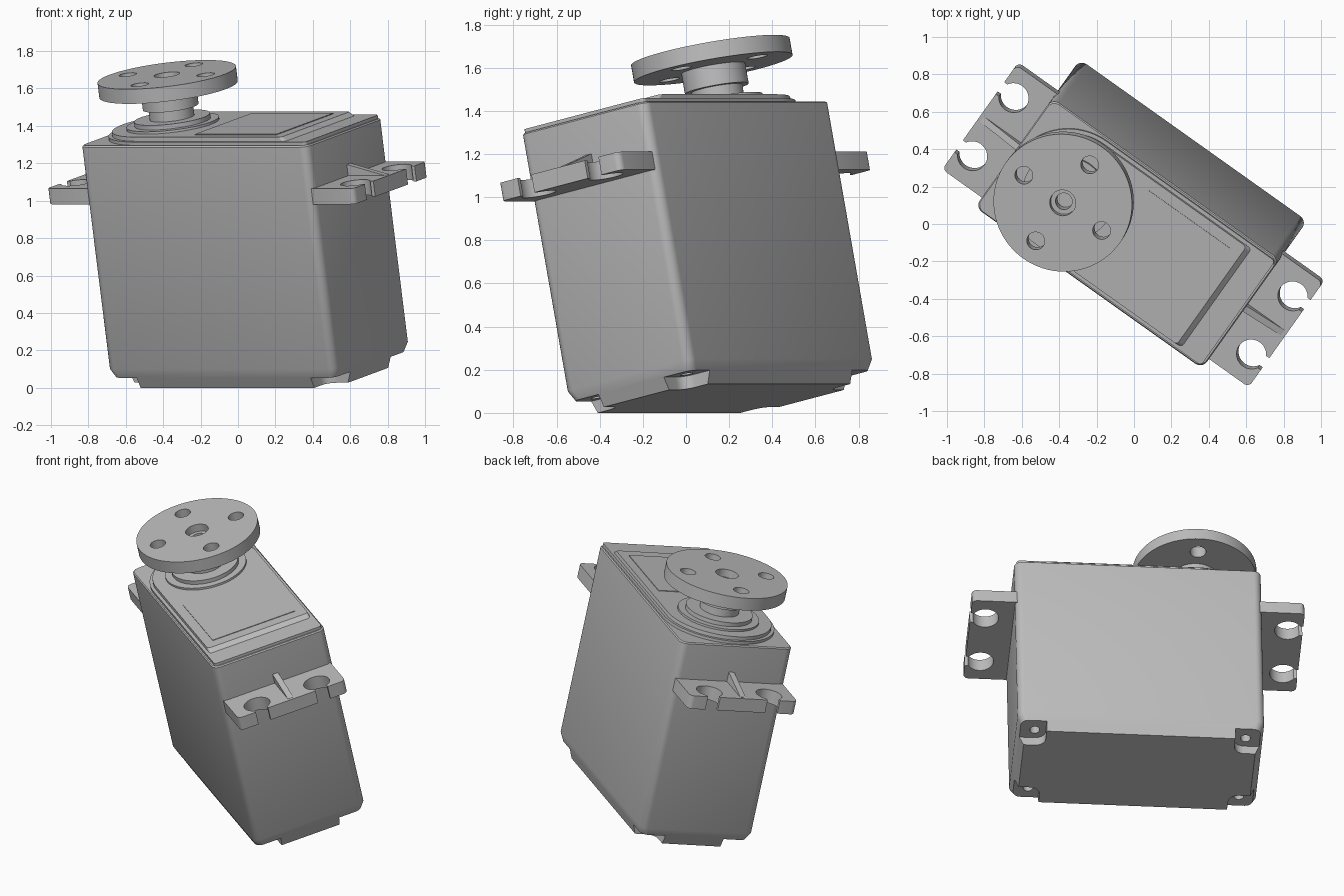
import bpy, bmesh
from math import radians, pi, cos, sin
from mathutils import Matrix

if "Cube" in bpy.data.objects:
    bpy.data.objects.remove(bpy.data.objects["Cube"])

GREY = bpy.data.materials.new("moulded grey")
GREY.use_nodes = True
GREY.diffuse_color = (0.5, 0.5, 0.5, 1)
GREY.node_tree.nodes["Principled BSDF"].inputs["Base Color"].default_value = (0.5, 0.5, 0.5, 1)

# The whole servo is tilted: length stays level, the width axis leans
TILT = Matrix.Rotation(radians(-35.4), 4, 'Z') @ Matrix.Rotation(radians(12.1), 4, 'X')
MID = 0.225          # middle of the width
HALF_L, HALF_W = 0.745, 0.365
SHAFT = -0.376       # output shaft position along the length


def finish(name, bm):
    bmesh.ops.recalc_face_normals(bm, faces=bm.faces)
    mesh = bpy.data.meshes.new(name)
    bm.to_mesh(mesh)
    bm.free()
    mesh.materials.append(GREY)
    obj = bpy.data.objects.new(name, mesh)
    bpy.context.collection.objects.link(obj)
    obj.matrix_world = TILT
    return obj


def loft(name, rings):
    """Join equal-length point rings, capped at both ends."""
    bm = bmesh.new()
    loops = [[bm.verts.new(p) for p in ring] for ring in rings]
    n = len(loops[0])
    for lo, hi in zip(loops, loops[1:]):
        for i in range(n):
            j = (i + 1) % n
            bm.faces.new((lo[i], lo[j], hi[j], hi[i]))
    bm.faces.new(loops[0][::-1])
    bm.faces.new(loops[-1])
    return finish(name, bm)


def rounded(x0, x1, y0, y1, r, z, steps=6):
    """Rounded rectangle ring; r is one radius, or (left, right) radii."""
    left, right = r if isinstance(r, tuple) else (r, r)
    corners = ((x1, y1, right, 0), (x0, y1, left, 1), (x0, y0, left, 2), (x1, y0, right, 3))
    ring = []
    for x, y, rad, quarter in corners:
        cx = x - rad if x == x1 else x + rad
        cy = y - rad if y == y1 else y + rad
        for k in range(steps + 1):
            t = pi / 2 * (quarter + k / steps)
            ring.append((cx + rad * cos(t), cy + rad * sin(t), z))
    return ring


def slab(name, x0, x1, y0, y1, r, z0, z1):
    return loft(name, [rounded(x0, x1, y0, y1, r, z) for z in (z0, z1)])


def lathe(name, x, y, profile, n=64):
    """Stack of circles given as (radius, height)."""
    return loft(name, [[(x + r * cos(2 * pi * i / n), y + r * sin(2 * pi * i / n), z)
                        for i in range(n)] for r, z in profile])


def cut(target, cutters):
    for c in cutters:
        mod = target.modifiers.new("cut", 'BOOLEAN')
        mod.operation, mod.solver, mod.object = 'DIFFERENCE', 'EXACT', c
        bpy.context.view_layer.objects.active = target
        bpy.ops.object.modifier_apply(modifier=mod.name)
        bpy.data.objects.remove(c)


# Case: straight walls with rounded corners and a tapered bottom cover
def case_ring(inset, z):
    return rounded(-HALF_L + inset, HALF_L - inset, MID - HALF_W + inset,
                   MID + HALF_W - inset, 0.045, z)


case = loft("case", [case_ring(0.045, 0.02), case_ring(0, 0.13),
                     case_ring(0, 1.345), case_ring(0.006, 1.352)])

# Screw wells and screw holes in the four bottom corners
wells = []
for sx in (-1, 1):
    for sy in (-1, 1):
        xs = sorted((sx * 0.57, sx * 0.9))
        ys = sorted((MID + sy * 0.19, MID + sy * 0.5))
        wells.append(slab("well", *xs, *ys, 0.06, -0.1, 0.08))
        wells.append(lathe("screw_hole", sx * 0.637, MID + sy * 0.26,
                           [(0.03, 0.0), (0.03, 0.2)], 20))
cut(case, wells)


# Lid layers, rounded at the shaft end
def lid_ring(r, end, z):
    return rounded(SHAFT - r, end, MID - r, MID + r, (r - 0.0005, 0.02), z, 20)


loft("lid_base", [lid_ring(0.35, 0.73, 1.345), lid_ring(0.35, 0.73, 1.37)])
loft("lid_platform", [lid_ring(0.33, 0.595, 1.365), lid_ring(0.328, 0.56, 1.392)])
slab("label_panel", -0.045, 0.49, MID - 0.27, MID + 0.27, 0.003, 1.385, 1.396)

# Output bearing rings and shaft
lathe("bearing_ring", SHAFT, MID, [(0.25, 1.38), (0.25, 1.405), (0.205, 1.405), (0.205, 1.43)])
lathe("output_shaft", SHAFT, MID, [(0.12, 1.42), (0.12, 1.53)], 48)

# Round horn with hub, four holes and a counterbored centre
horn = lathe("horn", SHAFT, MID, [(0.15, 1.488), (0.15, 1.584), (0.373, 1.584), (0.373, 1.664)], 96)
holes = [lathe("bore", SHAFT, MID, [(0.045, 1.54), (0.045, 1.615), (0.07, 1.615), (0.07, 1.7)], 32)]
for dx, dy in ((1, 0), (0, 1), (-1, 0), (0, -1)):
    holes.append(lathe("hole", SHAFT + dx * 0.255, MID + dy * 0.255,
                       [(0.048, 1.5), (0.048, 1.75)], 32))
cut(horn, holes)

# Mounting ears with open screw slots and a gusset rib
for side, sx in (("left", 1), ("right", -1)):
    xs = sorted((sx * 0.70, sx * 1.005))
    ear = slab(side + "_ear", *xs, MID - 0.35, MID + 0.35, 0.03, 1.03, 1.115)
    slots = []
    for sy in (-1, 1):
        y = MID + sy * 0.195
        slots.append(lathe("slot_hole", sx * 0.915, y, [(0.08, 0.9), (0.08, 1.3)], 40))
        ends = sorted((sx * 0.93, sx * 1.1))
        slots.append(slab("slot_gap", *ends, y - 0.04, y + 0.04, 0.002, 0.9, 1.3))
    cut(ear, slots)
    loft(side + "_rib", [[(sx * 0.73, y, 1.10), (sx * 0.985, y, 1.10),
                          (sx * 0.985, y, 1.116), (sx * 0.73, y, 1.18)]
                         for y in (MID - 0.018, MID + 0.018)])

# Smooth shading that keeps the edges crisp
bpy.ops.object.select_all(action='DESELECT')
for obj in bpy.context.collection.objects:
    if obj.type == 'MESH':
        obj.select_set(True)
        bpy.context.view_layer.objects.active = obj
bpy.ops.object.shade_smooth_by_angle(angle=radians(30))
